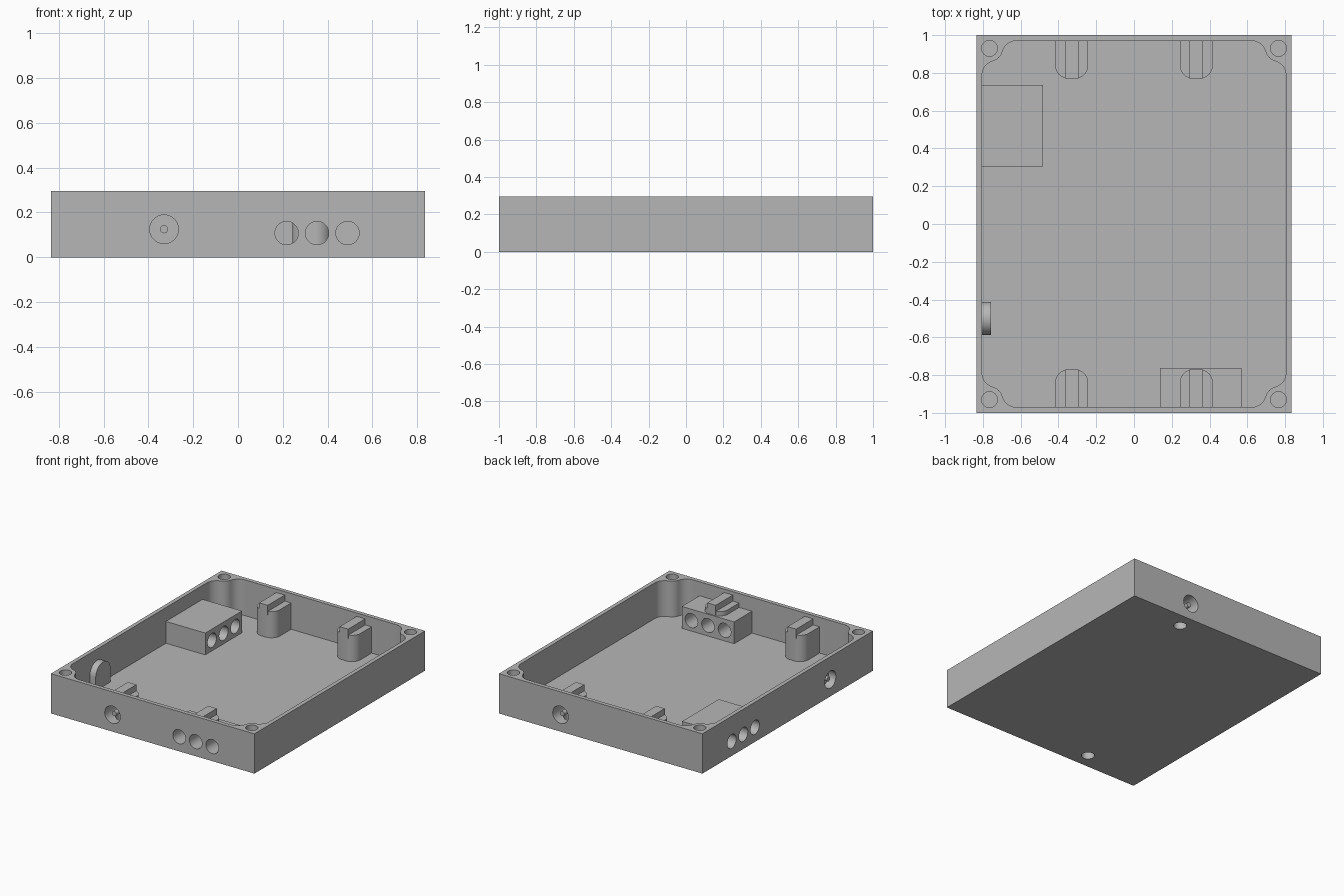
import bpy, bmesh
from math import atan2, cos, sin, pi, sqrt
from mathutils import Vector

if "Cube" in bpy.data.objects:
    bpy.data.objects.remove(bpy.data.objects["Cube"])

grey = bpy.data.materials.new("light_grey_plastic")
grey.use_nodes = True
colour = (0.47, 0.47, 0.47, 1)
grey.diffuse_color = colour
grey.node_tree.nodes["Principled BSDF"].inputs["Base Color"].default_value = colour

HX, HY, H = 0.835, 1.0, 0.295      # outer half sizes and height
WALL, FLOOR = 0.03, 0.03
IX, IY = HX - WALL, HY - WALL
EMBED = 0.01                       # overlap of fittings into the shell
JACK_Z, HOLE_Z = 0.125, 0.108
POST_X = 0.33


def finish(name, bm):
    bmesh.ops.recalc_face_normals(bm, faces=bm.faces)
    mesh = bpy.data.meshes.new(name)
    bm.to_mesh(mesh)
    bm.free()
    mesh.materials.append(grey)
    obj = bpy.data.objects.new(name, mesh)
    bpy.context.scene.collection.objects.link(obj)
    return obj


def prism(name, outline, z0, z1):
    bm = bmesh.new()
    face = bm.faces.new([bm.verts.new((x, y, z0)) for x, y in outline])
    up = bmesh.ops.extrude_face_region(bm, geom=[face])["geom"]
    verts = [v for v in up if isinstance(v, bmesh.types.BMVert)]
    bmesh.ops.translate(bm, verts=verts, vec=(0, 0, z1 - z0))
    return finish(name, bm)


def box(name, x0, x1, y0, y1, z0, z1):
    return prism(name, [(x0, y0), (x1, y0), (x1, y1), (x0, y1)], z0, z1)


def rod(name, start, end, r, sides=48):
    a, b = Vector(start), Vector(end)
    bm = bmesh.new()
    bmesh.ops.create_cone(bm, cap_ends=True, segments=sides, radius1=r, radius2=r,
                          depth=(b - a).length)
    turn = (b - a).to_track_quat("Z", "Y").to_matrix()
    bmesh.ops.rotate(bm, verts=bm.verts, matrix=turn)
    bmesh.ops.translate(bm, verts=bm.verts, vec=(a + b) / 2)
    return finish(name, bm)


def boolean(obj, tools, operation="DIFFERENCE"):
    for tool in tools:
        mod = obj.modifiers.new("cut", "BOOLEAN")
        mod.operation, mod.object, mod.solver = operation, tool, "EXACT"
        bpy.context.view_layer.objects.active = obj
        bpy.ops.object.modifier_apply(modifier=mod.name)


def arc(cx, cy, r, a0, a1, n=10):
    return [(cx + r * cos(a0 + (a1 - a0) * i / n), cy + r * sin(a0 + (a1 - a0) * i / n))
            for i in range(n + 1)]


# Cavity outline: a corner boss blended into both walls, mirrored four ways
BX, BY, BR, FR = 0.765, 0.93, 0.07, 0.08
reach = sqrt((BR + FR) ** 2 - (FR - (IY - BY)) ** 2)
ax, ay = IX - FR, BY - reach       # blend on the side wall
bx, by = BX - reach, IY - FR       # blend on the end wall
t1, t2 = atan2(BY - ay, BX - ax), atan2(BY - by, BX - bx)
corner = (arc(ax, ay, FR, 0, t1) + arc(BX, BY, BR, t1 - pi, t2 - pi)[1:]
          + arc(bx, by, FR, t2, pi / 2)[1:])
mirrored = corner[::-1]
outline = (corner + [(-x, y) for x, y in mirrored]
           + [(-x, -y) for x, y in corner] + [(x, -y) for x, y in mirrored])

shell = box("enclosure_shell", -HX, HX, -HY, HY, 0, H)
cavity = prism("cavity_cutter", outline, FLOOR, H + 0.1)
screw_cutters = [rod("screw_cutter", (sx * BX, sy * BY, 0.06), (sx * BX, sy * BY, H + 0.1), 0.042)
                 for sx in (-1, 1) for sy in (-1, 1)]

# Cable holes through the front wall and the right wall
BLOCK_X, BLOCK_Y, STEP = 0.353, 0.52, 0.136
front_holes = [rod("cable_cutter", (BLOCK_X + i * STEP, -1.1, HOLE_Z),
                   (BLOCK_X + i * STEP, -0.7, HOLE_Z), 0.052) for i in (-1, 0, 1)]
side_holes = [rod("cable_cutter", (-0.9, BLOCK_Y + i * STEP, HOLE_Z),
                  (-0.4, BLOCK_Y + i * STEP, HOLE_Z), 0.052) for i in (-1, 0, 1)]

# Jack sockets: two in the posts with access holes below, one in the side wall
post_cutters = {}
for sy in (-1, 1):
    x = sy * POST_X
    post_cutters[sy] = [
        rod("socket_cutter", (x, sy * 1.1, JACK_Z), (x, sy * 0.84, JACK_Z), 0.064),
        rod("access_cutter", (x, sy * 0.885, -0.1), (x, sy * 0.885, JACK_Z), 0.045)]
side_socket = rod("socket_cutter", (-0.95, -0.5, JACK_Z), (-0.775, -0.5, JACK_Z), 0.064)

cutters = ([cavity, side_socket] + screw_cutters + front_holes + side_holes
           + post_cutters[-1] + post_cutters[1])
boolean(shell, cutters)
parts = [shell]

# Four lid support posts with a raised rib on top
PR, PW = 0.07, 0.087
for sy, end in ((-1, "front"), (1, "back")):
    for sx, side in ((-1, "right"), (1, "left")):
        x = sx * POST_X
        tip = 0.77
        plan = ([(x + PW, IY + EMBED), (x - PW, IY + EMBED)]
                + arc(x - PW + PR, tip + PR, PR, pi, 1.5 * pi)
                + arc(x + PW - PR, tip + PR, PR, 1.5 * pi, 2 * pi))
        plan = [(px, sy * py) for px, py in plan]
        post = prism(f"{end}_{side}_post", plan, FLOOR - EMBED, 0.225)
        near, far = sorted((sy * tip, sy * (IY + EMBED)))
        rib = box("rib_tool", x - 0.035, x + 0.035, near, far, 0.2, 0.27)
        boolean(post, [rib], "UNION")
        cutters.append(rib)
        if sx == sy:
            boolean(post, post_cutters[sy])
        elif sy < 0:
            boolean(post, front_holes)
        parts.append(post)

# Cable blocks behind the holes
front_block = box("front_cable_block", 0.138, 0.568, -IY - EMBED, -0.762, FLOOR - EMBED, 0.192)
boolean(front_block, front_holes)
side_block = box("side_cable_block", -IX - EMBED, -0.482, 0.305, 0.735, FLOOR - EMBED, 0.192)
boolean(side_block, side_holes)

# Round-topped backing for the side socket
backing = rod("side_socket_backing", (-IX - EMBED, -0.5, JACK_Z), (-0.757, -0.5, JACK_Z), 0.0875)
foot = box("foot_tool", -IX - EMBED, -0.757, -0.5875, -0.4125, FLOOR - EMBED, JACK_Z)
boolean(backing, [foot], "UNION")
boolean(backing, [side_socket])
cutters.append(foot)
parts += [front_block, side_block, backing]

# Centre pins of the sockets
for sy, end in ((-1, "front"), (1, "back")):
    x = sy * POST_X
    parts.append(rod(f"{end}_socket_pin", (x, sy * 0.835, JACK_Z), (x, sy * 0.98, JACK_Z), 0.018, 24))
parts.append(rod("side_socket_pin", (-0.77, -0.5, JACK_Z), (-0.82, -0.5, JACK_Z), 0.018, 24))

for tool in cutters:
    bpy.data.objects.remove(tool)

bpy.ops.object.select_all(action="DESELECT")
for part in parts:
    part.select_set(True)
bpy.context.view_layer.objects.active = shell
bpy.ops.object.shade_smooth_by_angle(angle=pi / 6)
